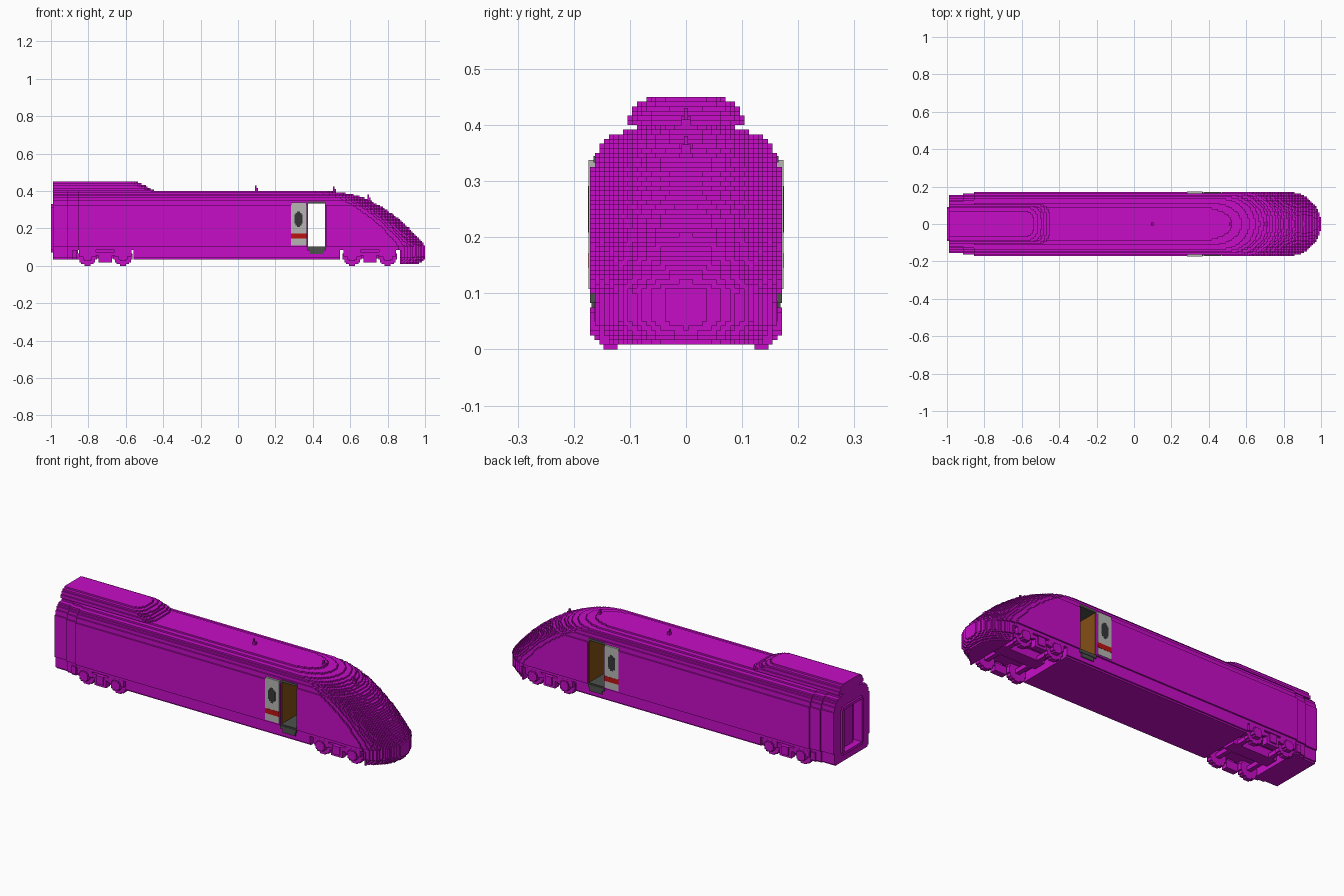
import bpy, bmesh, math

if "Cube" in bpy.data.objects:
    bpy.data.objects.remove(bpy.data.objects["Cube"], do_unlink=True)

V = 1 / 120  # step size of the blocky surface


def material(name, rgb):
    m = bpy.data.materials.new(name)
    m.use_nodes = True
    m.diffuse_color = (*rgb, 1)
    m.node_tree.nodes["Principled BSDF"].inputs["Base Color"].default_value = (*rgb, 1)
    return m


PURPLE = material("purple", (0.57, 0.004, 0.57))
LIGHT = material("light grey", (0.47, 0.47, 0.46))
DARK = material("dark grey", (0.035, 0.037, 0.04))
RED = material("red", (0.5, 0.006, 0.005))
BROWN = material("brown", (0.23, 0.08, 0.008))
STEP = material("step grey", (0.075, 0.085, 0.075))


def make(name, prisms, mat):
    """One object from prisms: (2D outline, axis, low, high)."""
    bm = bmesh.new()
    for pts, axis, lo, hi in prisms:
        def place(p, h):
            return {"x": (h, p[0], p[1]), "y": (p[0], h, p[1]), "z": (p[0], p[1], h)}[axis]
        a = [bm.verts.new(place(p, lo)) for p in pts]
        b = [bm.verts.new(place(p, hi)) for p in pts]
        bm.faces.new(a)
        bm.faces.new(b[::-1])
        for i in range(len(pts)):
            j = (i + 1) % len(pts)
            bm.faces.new((a[j], a[i], b[i], b[j]))
    bmesh.ops.recalc_face_normals(bm, faces=bm.faces)
    me = bpy.data.meshes.new(name)
    bm.to_mesh(me)
    bm.free()
    me.materials.append(mat)
    ob = bpy.data.objects.new(name, me)
    bpy.context.collection.objects.link(ob)
    return ob


def box(x0, x1, y0, y1, z0, z1):
    return ([(x0, y0), (x1, y0), (x1, y1), (x0, y1)], "z", z0, z1)


def stair(bands, c=0.0):
    """Symmetric stepped outline from (low, high, half width) bands."""
    right = [(w, z) for lo, hi, w in bands for z in (lo, hi)]
    return [(c + w, z) for w, z in right] + [(c - w, z) for w, z in right[::-1]]


def disc(cx, cz, r):
    """Stepped disc outline."""
    n = round(r / V)
    return stair([(cz + k * V, cz + (k + 1) * V,
                   V * max(1, round(math.sqrt(n * n - (k + .5) ** 2)))) for k in range(-n, n)], cx)


def half(n):
    return (n + 0.5) * V


def rounded_layer(x0, tip, length, n, z0, power=2.0):
    """One stepped slab whose +x end is rounded in plan."""
    pts = []
    for j in range(n, -1, -1):
        t = j / (n + 0.3)
        xe = tip - length + length * (1 - t ** power) ** (1 / power)
        xe = max(x0 + V, round(xe / V) * V)
        pts += [(xe, half(j)), (xe, half(j - 1) if j else 0)]
    pts = pts[:-1]
    outline = [(x0, half(n))] + pts + [(x, -y) for x, y in pts[::-1]] + [(x0, -half(n))]
    return (outline, "z", z0, z0 + V)


# Cross-section of the coach: low z, high z, steps of half width
SECTION = [(.0333, .0417, 18), (.0417, .0833, 19), (.0833, .1, 19), (.1, .325, 20),
           (.325, .35, 19), (.35, .3667, 18), (.3667, .375, 17), (.375, .3833, 16),
           (.3833, .3917, 13), (.3917, .4, 10)]


def section(lo, hi, inset=0):
    return stair([(max(a, lo), min(b, hi), half(n - inset))
                  for a, b, n in SECTION if a < hi - .001 and b > lo + .001])


# Coach body, with wells left open above the bogies
make("coach_body", [
    (section(.0833, .4), "x", -.855, .25),
    (section(.0833, .3417), "x", .25, .37),
    (section(.0333, .0833), "x", -.56, .545),
    (section(.0833, .1), "x", .37, .47)], PURPLE)
make("rear_collar", [(section(.0333, .4, 1), "x", -.915, -.855)], PURPLE)

# Rear end with a recessed gangway
rear = make("rear_end", [(section(.0333, .4, 2), "x", -.99, -.915)], PURPLE)
cutter = make("gangway_cutter", [box(-1.02, -.95, -.075, .075, .085, .315)], PURPLE)
cutter.hide_render = True
mod = rear.modifiers.new("recess", "BOOLEAN")
mod.object, mod.operation, mod.solver = cutter, "DIFFERENCE", "EXACT"
bpy.context.view_layer.objects.active = rear
bpy.ops.object.modifier_apply(modifier=mod.name)
bpy.data.objects.remove(cutter, do_unlink=True)
make("gangway_frame", [
    box(-1, -.985, -.092, -.075, .085, .315), box(-1, -.985, .075, .092, .085, .315),
    box(-1, -.985, -.083, .083, .315, .33), box(-1, -.985, -.083, .083, .07, .085)], PURPLE)
make("gangway_door", [box(-.965, -.945, -.05, .05, .085, .29)], PURPLE)

# Raised roof housing at the rear
make("roof_housing", [rounded_layer(-.99, tip, .06, n, .4 + k * V, 3) for k, (tip, n) in enumerate(
    [(-.45, 12), (-.465, 12), (-.48, 11), (-.495, 11), (-.515, 10), (-.535, 8)])], PURPLE)

# Streamlined nose as a stack of rounded layers: (z, tip x)
PROFILE = [(.008, .965), (.02, .98), (.035, .995), (.05, 1), (.105, 1), (.125, .985), (.165, .95),
           (.205, .912), (.245, .868), (.28, .822), (.32, .762), (.35, .705), (.374, .64),
           (.39, .565), (.4, .5)]


def tip_at(z):
    for (a, xa), (b, xb) in zip(PROFILE, PROFILE[1:]):
        if z <= b:
            return xa + (xb - xa) * (z - a) / (b - a)
    return PROFILE[-1][1]


layers = []
for k in range(1, 48):
    z = (k + .5) * V
    n = next((c for a, b, c in SECTION if a <= z < b), 18)
    start = .865 if k < 10 else .47 if k < 41 else .25
    layers.append(rounded_layer(start, tip_at(z), .17 if z < .36 else .15, n, k * V))
make("nose", layers, PURPLE)

# Roof aerials
make("roof_aerials", [p for x, z in ((.1, .39), (.517, .385), (.7, .34)) for p in (
    box(x - .008, x + .008, -.008, .008, z, z + .025),
    box(x - .008, x, -.004, .004, z + .025, z + .04))], PURPLE)

# Vestibule: walls, floor step and ceiling
make("vestibule_walls", [box(.368, .374, -.16, .16, .1, .338),
                         box(.466, .472, -.16, .16, .1, .338)], BROWN)
make("vestibule_floor", [box(.372, .468, -.163, .163, .095, .104)], STEP)
make("vestibule_ceiling", [box(.37, .47, -.165, .165, .333, .345)], STEP)

# Slid-open doors and steps on both sides
for side, s in (("right", -1), ("left", 1)):
    def plate(x0, x1, d0, d1, z0, z1):
        return box(x0, x1, *sorted((s * d0, s * d1)), z0, z1)
    make(side + "_door", [plate(.283, .367, .16, .1735, .108, .3375)], LIGHT)
    make(side + "_door_stripe", [plate(.283, .367, .17, .1745, .145, .172)], RED)
    oval = stair([(.25 + k * V, .25 + (k + 1) * V, w * V) for k, w in
                  zip(range(-5, 5), (1, 2, 2.5, 2.5, 2.5, 2.5, 2.5, 2.5, 2, 1))], .324)
    make(side + "_door_window", [(oval, "y", *sorted((s * .17, s * .1745)))], DARK)
    make(side + "_door_step", [plate(.372, .468, .14, .171, .083, .1),
                               plate(.385, .46, .14, .168, .063, .083)], STEP)

# Bogies: wheels, side frames, axles and a central beam
for name, cx in (("rear", -.71), ("front", .705)):
    wheels, frames = [], []
    for s in (-1, 1):
        for dx in (-.095, .095):
            x = cx + dx
            wheels.append((disc(x, .05, .05), "y", *sorted((s * .122, s * .147))))
            frames.append((disc(x, .05, .025), "y", *sorted((s * .145, s * .171))))
            frames.append(box(x - .045, x + .045, *sorted((s * .145, s * .163)), .05, .085))
        frames.append(box(cx - .14, cx + .14, *sorted((s * .147, s * .162)), .055, .075))
        frames.append(box(cx - .035, cx + .035, *sorted((s * .13, s * .163)), .017, .06))
        frames.append(box(cx - .02, cx + .02, *sorted((s * .14, s * .17)), .03, .075))
    make(name + "_bogie_wheels", wheels, PURPLE)
    make(name + "_bogie_frames", frames, PURPLE)
    make(name + "_bogie_axles", [box(cx + d - .012, cx + d + .012, -.125, .125, .04, .062)
                                 for d in (-.095, .095)], PURPLE)
    make(name + "_bogie_beam", [box(cx - .13, cx + .13, -.035, .035, .04, .09)], PURPLE)

# Skirt behind the rear bogie
make("rear_skirt", [(section(.0333, .0833), "x", -.885, -.86)], PURPLE)
